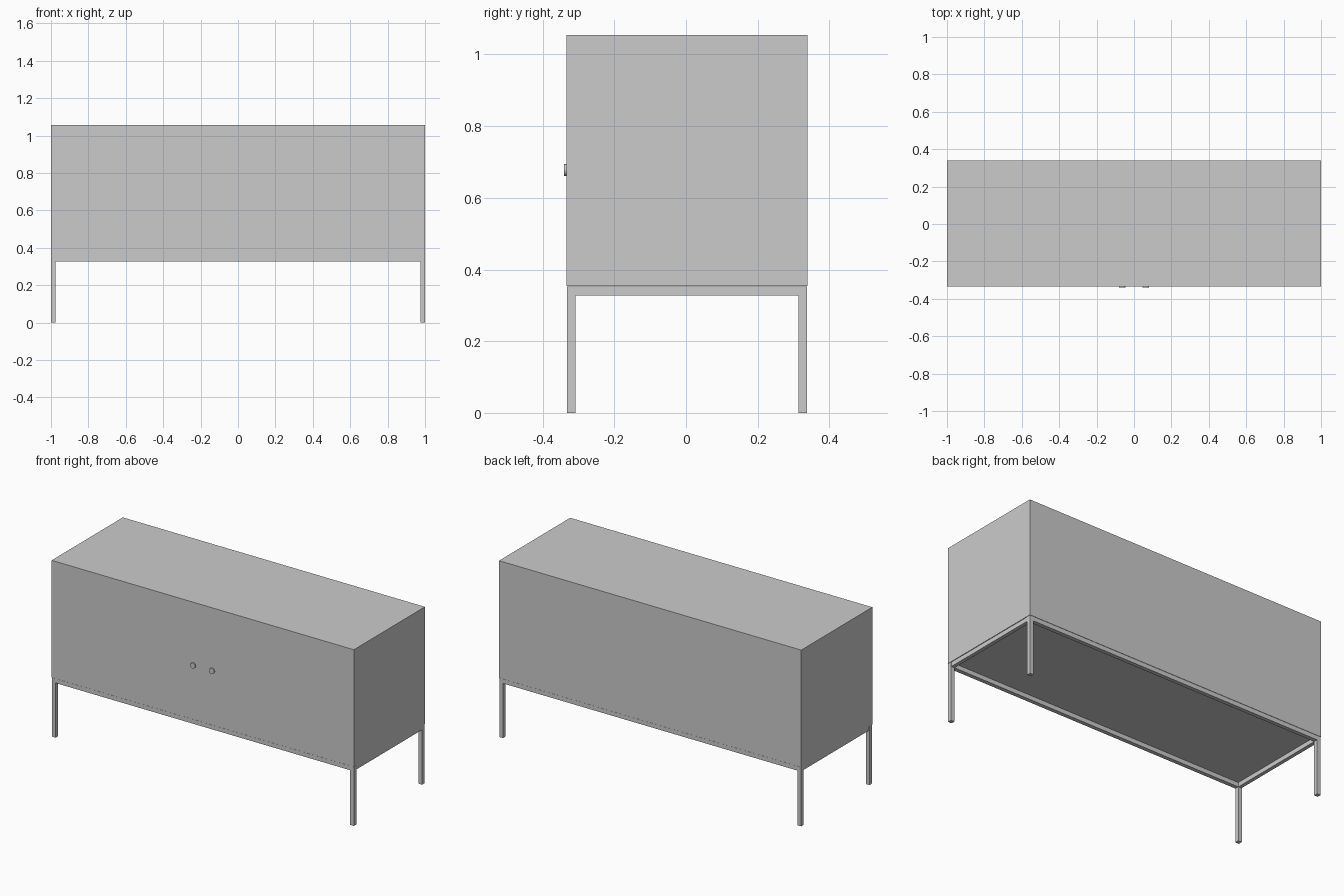
import bpy, math

if "Cube" in bpy.data.objects:
    bpy.data.objects.remove(bpy.data.objects["Cube"])


def box(name, x0, x1, y0, y1, z0, z1):
    bpy.ops.mesh.primitive_cube_add(size=1, location=((x0 + x1) / 2, (y0 + y1) / 2, (z0 + z1) / 2))
    o = bpy.context.object
    o.name = name
    o.scale = (x1 - x0, y1 - y0, z1 - z0)
    bpy.ops.object.transform_apply(location=False, rotation=False, scale=True)
    return o


FRONT, BACK = -0.333, 0.339      # cabinet depth
BASE, TOP = 0.354, 1.055         # cabinet bottom and top
T = 0.024                        # frame tube thickness
LF, LB = FRONT + 0.001, BACK - 0.001
RAIL_Z = 0.327
FRAME_TOP = BASE - 0.001

# Cabinet body
box("cabinet_body", -1, 1, FRONT, BACK, BASE, TOP)

# Legs, side rails and knobs on each side
for side, s in (("left", -1), ("right", 1)):
    xa, xb = sorted((s * 0.999, s * (0.999 - T)))
    box(side + "_front_leg", xa, xb, LF, LF + T, 0, FRAME_TOP)
    box(side + "_back_leg", xa, xb, LB - T, LB, 0, FRAME_TOP)
    xa, xb = sorted((s * 0.997, s * (0.999 - T)))
    box(side + "_side_rail", xa, xb, LF + T, LB - T, RAIL_Z, FRAME_TOP)

    bpy.ops.mesh.primitive_cylinder_add(vertices=16, radius=0.017, depth=0.007,
                                        location=(s * 0.063, FRONT - 0.0035, 0.678),
                                        rotation=(math.pi / 2, 0, 0))
    bpy.context.object.name = side + "_door_knob"
    bpy.ops.object.shade_smooth_by_angle()

# Long rails between the legs
box("front_rail", -0.999 + T, 0.999 - T, LF, LF + T, RAIL_Z, FRAME_TOP)
box("back_rail", -0.999 + T, 0.999 - T, LB - T, LB, RAIL_Z, FRAME_TOP)
